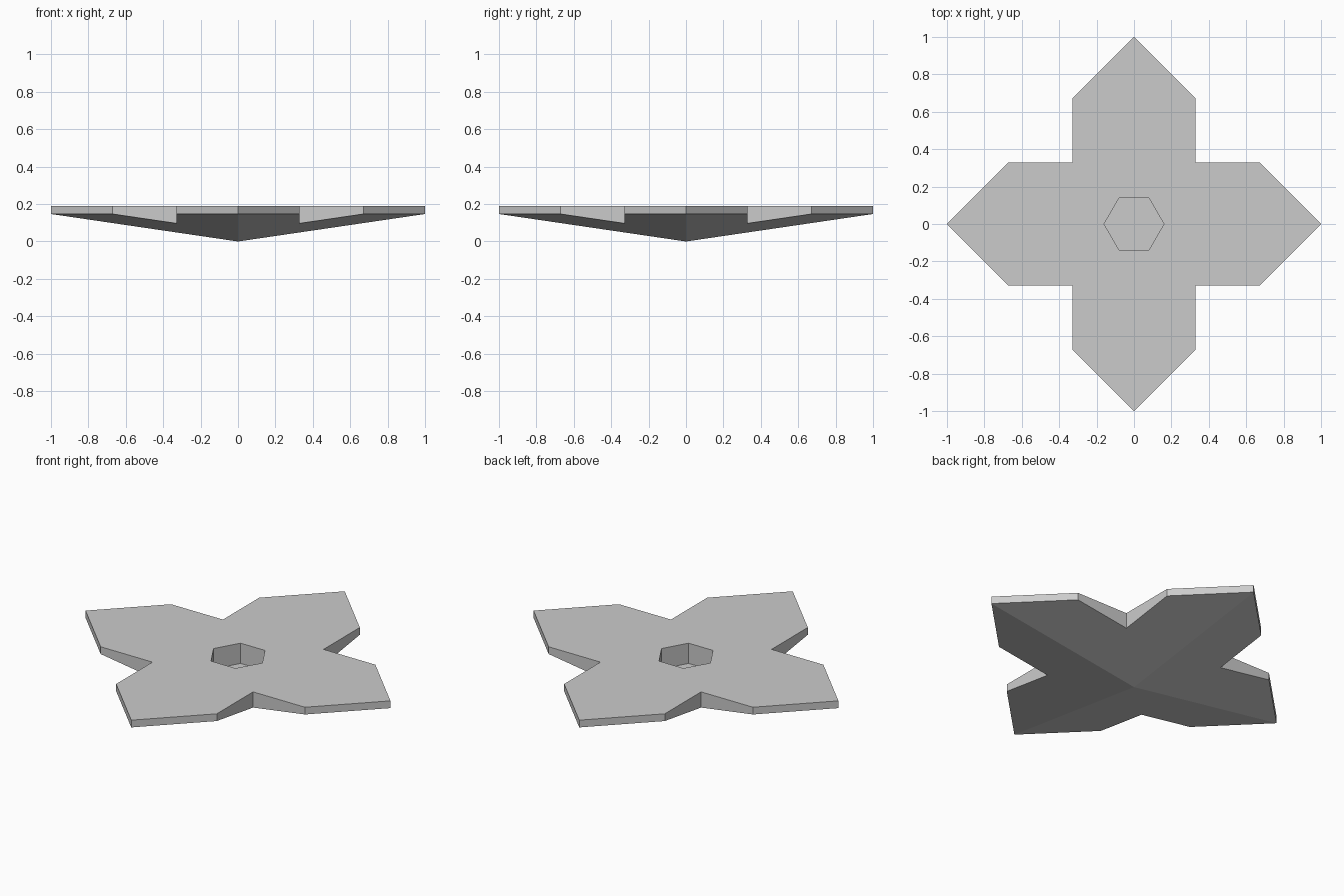
import bpy
import bmesh
import math

cube = bpy.data.objects.get("Cube")
if cube:
    bpy.data.objects.remove(cube, do_unlink=True)

TOP = 0.19       # height of the flat top
RIM = 0.147      # height of the underside at the arm tips
ARM = 0.33       # half width of each arm
POCKET_R = 0.16
POCKET_Z = 0.07

grey = bpy.data.materials.new("plain grey")
grey.use_nodes = True
colour = (0.6, 0.6, 0.6, 1)
grey.diffuse_color = colour
grey.node_tree.nodes["Principled BSDF"].inputs["Base Color"].default_value = colour


def turn(x, y, quarter):
    for _ in range(quarter):
        x, y = -y, x
    return x, y


# Cross outline: one pointed arm repeated by quarter turns
arm = [(ARM, -ARM), (1 - ARM, -ARM), (1, 0), (1 - ARM, ARM)]
outline = [turn(x, y, q) for q in range(4) for x, y in arm]

bm = bmesh.new()
upper = [bm.verts.new((x, y, TOP)) for x, y in outline]
lower = [bm.verts.new((x, y, RIM * (abs(x) + abs(y)))) for x, y in outline]
apex = bm.verts.new((0, 0, 0))

# Hexagonal pocket in the top
hexagon = [(POCKET_R * math.cos(k * math.pi / 3), POCKET_R * math.sin(k * math.pi / 3))
           for k in range(6)]
mouth = [bm.verts.new((x, y, TOP)) for x, y in hexagon]
floor = [bm.verts.new((x, y, POCKET_Z)) for x, y in hexagon]
bm.faces.new(floor)
for i in range(6):
    j = (i + 1) % 6
    bm.faces.new((mouth[j], mouth[i], floor[i], floor[j]))

# Outer walls and the shallow pyramid underside
n = len(outline)
for i in range(n):
    j = (i + 1) % n
    bm.faces.new((lower[i], lower[j], upper[j], upper[i]))
    bm.faces.new((apex, lower[j], lower[i]))

# Top face, split into two halves along the x axis around the pocket
right, left = 2, 10
bm.faces.new(upper[right:left + 1] + [mouth[k] for k in (3, 2, 1, 0)])
bm.faces.new(upper[left:] + upper[:right + 1] + [mouth[k] for k in (0, 5, 4, 3)])
bmesh.ops.recalc_face_normals(bm, faces=bm.faces)

mesh = bpy.data.meshes.new("cross_plate")
bm.to_mesh(mesh)
bm.free()
mesh.materials.append(grey)
plate = bpy.data.objects.new("cross_plate", mesh)
bpy.context.collection.objects.link(plate)
